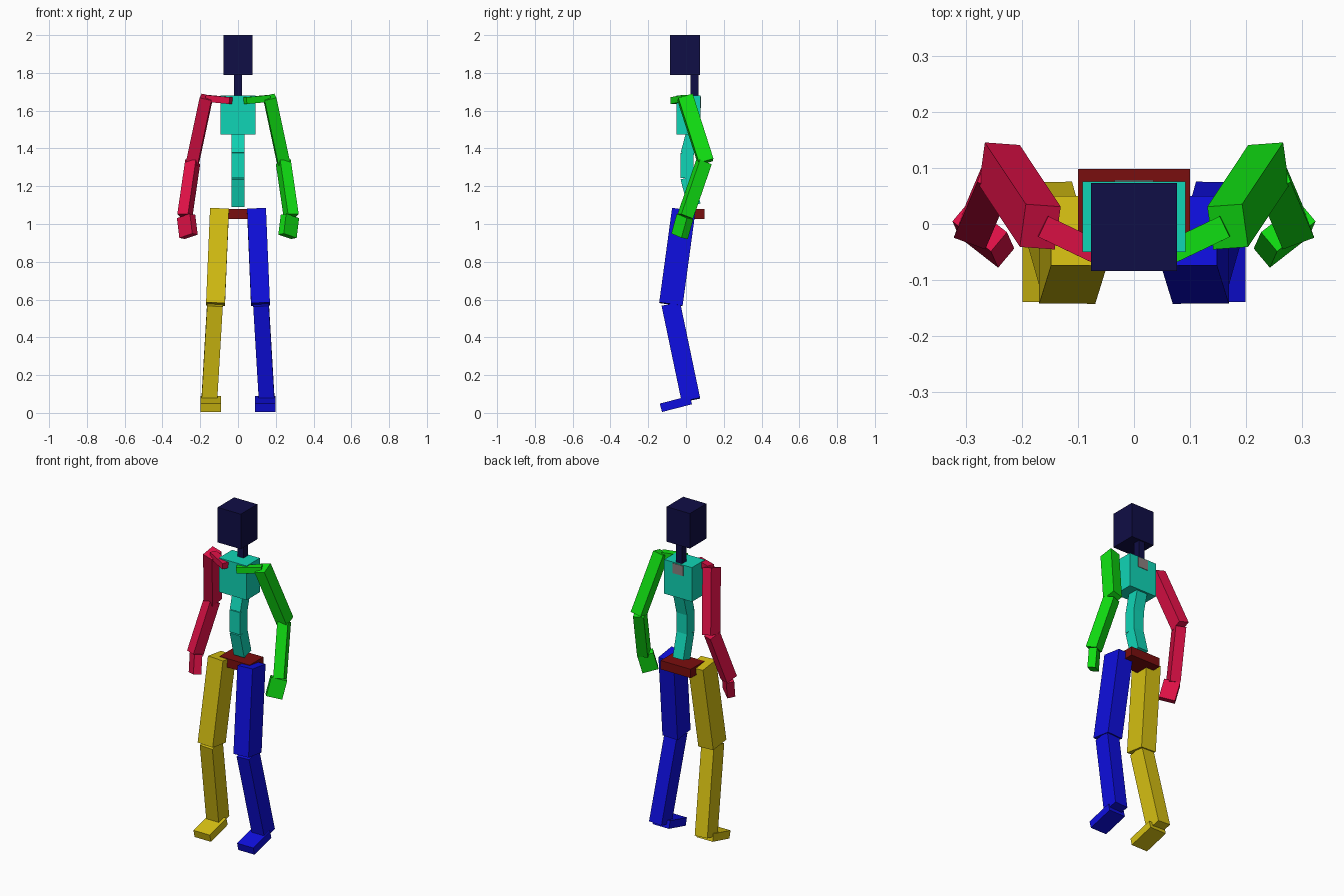
import bpy, bmesh, math
from mathutils import Vector, Matrix

if "Cube" in bpy.data.objects:
    bpy.data.objects.remove(bpy.data.objects["Cube"])


def material(name, rgb):
    lin = [((c / 255 + 0.055) / 1.055) ** 2.4 if c > 10 else c / 255 / 12.92 for c in rgb]
    m = bpy.data.materials.new(name)
    m.diffuse_color = (*lin, 1)
    m.use_nodes = True
    m.node_tree.nodes["Principled BSDF"].inputs["Base Color"].default_value = m.diffuse_color
    return m


NAVY = material("navy", (16, 14, 70))
TEAL = material("teal", (16, 213, 182))
MAROON = material("maroon", (122, 14, 14))
GREEN = material("green", (16, 224, 18))
CRIMSON = material("crimson", (222, 16, 70))
BLUE = material("blue", (14, 14, 222))
YELLOW = material("yellow", (214, 192, 18))
GREY = material("warm grey", (140, 128, 128))


def bar(name, start, end, width, depth, mat, twist=0, side=1):
    """Box from start to end; width lies along x unless twisted, side=-1 mirrors it."""
    a, b = Vector(start), Vector(end)
    axis = (b - a).normalized()
    t = math.radians(twist)
    across = Vector((math.cos(t), math.sin(t), 0))
    across = (across - axis * across.dot(axis)).normalized()
    through = axis.cross(across)
    frame = Matrix((across * width, through * depth, b - a)).transposed().to_4x4()
    bm = bmesh.new()
    bmesh.ops.create_cube(bm, size=1, matrix=Matrix.Translation((a + b) / 2) @ frame)
    if side < 0:
        bmesh.ops.scale(bm, vec=(-1, 1, 1), verts=bm.verts)
    bmesh.ops.recalc_face_normals(bm, faces=bm.faces)
    mesh = bpy.data.meshes.new(name)
    bm.to_mesh(mesh)
    bm.free()
    mesh.materials.append(mat)
    bpy.context.collection.objects.link(bpy.data.objects.new(name, mesh))


# Head, neck and chest
bar("head", (0, -0.005, 1.79), (0, -0.005, 2.0), 0.154, 0.157, NAVY)
bar("neck", (0, 0.045, 1.66), (0, 0.045, 1.80), 0.04, 0.042, NAVY)
bar("chest", (0, 0.013, 1.475), (0, 0.013, 1.68), 0.184, 0.125, TEAL)
bar("back_plate", (0, 0.0745, 1.615), (0, 0.0745, 1.675), 0.07, 0.008, GREY)

# Curved spine and pelvis
bar("upper_spine", (0, 0.006, 1.37), (0, 0.035, 1.48), 0.07, 0.07, TEAL)
bar("middle_spine", (0, 0.005, 1.243), (0, 0.006, 1.375), 0.07, 0.07, TEAL)
bar("lower_spine", (0, 0.043, 1.10), (0, 0.005, 1.245), 0.07, 0.07, TEAL)
bar("pelvis", (0, 0.033, 1.027), (0, 0.033, 1.08), 0.2, 0.13, MAROON)

# Arms and legs, one colour per limb
for label, s, arm, leg in (("left", 1, GREEN, BLUE), ("right", -1, CRIMSON, YELLOW)):
    bar(label + "_collarbone", (0.037, -0.064, 1.653), (0.163, -0.004, 1.665),
        0.041, 0.036, arm, 115, s)
    bar(label + "_upper_arm", (0.167, -0.005, 1.672), (0.24, 0.105, 1.328),
        0.064, 0.08, arm, 8, s)
    bar(label + "_forearm", (0.24, 0.095, 1.328), (0.282, -0.004, 1.04),
        0.06, 0.07, arm, 20, s)
    bar(label + "_hand", (0.275, -0.005, 1.04), (0.262, -0.034, 0.935),
        0.09, 0.045, arm, 40, s)
    bar(label + "_thigh", (0.098, -0.012, 1.075), (0.119, -0.08, 0.575),
        0.1, 0.125, leg, 0, s)
    bar(label + "_shin", (0.122, -0.08, 0.575), (0.152, 0.026, 0.068),
        0.083, 0.1, leg, 0, s)
    bar(label + "_foot", (0.145, 0.026, 0.068), (0.145, -0.133, 0.027),
        0.108, 0.046, leg, 0, s)
